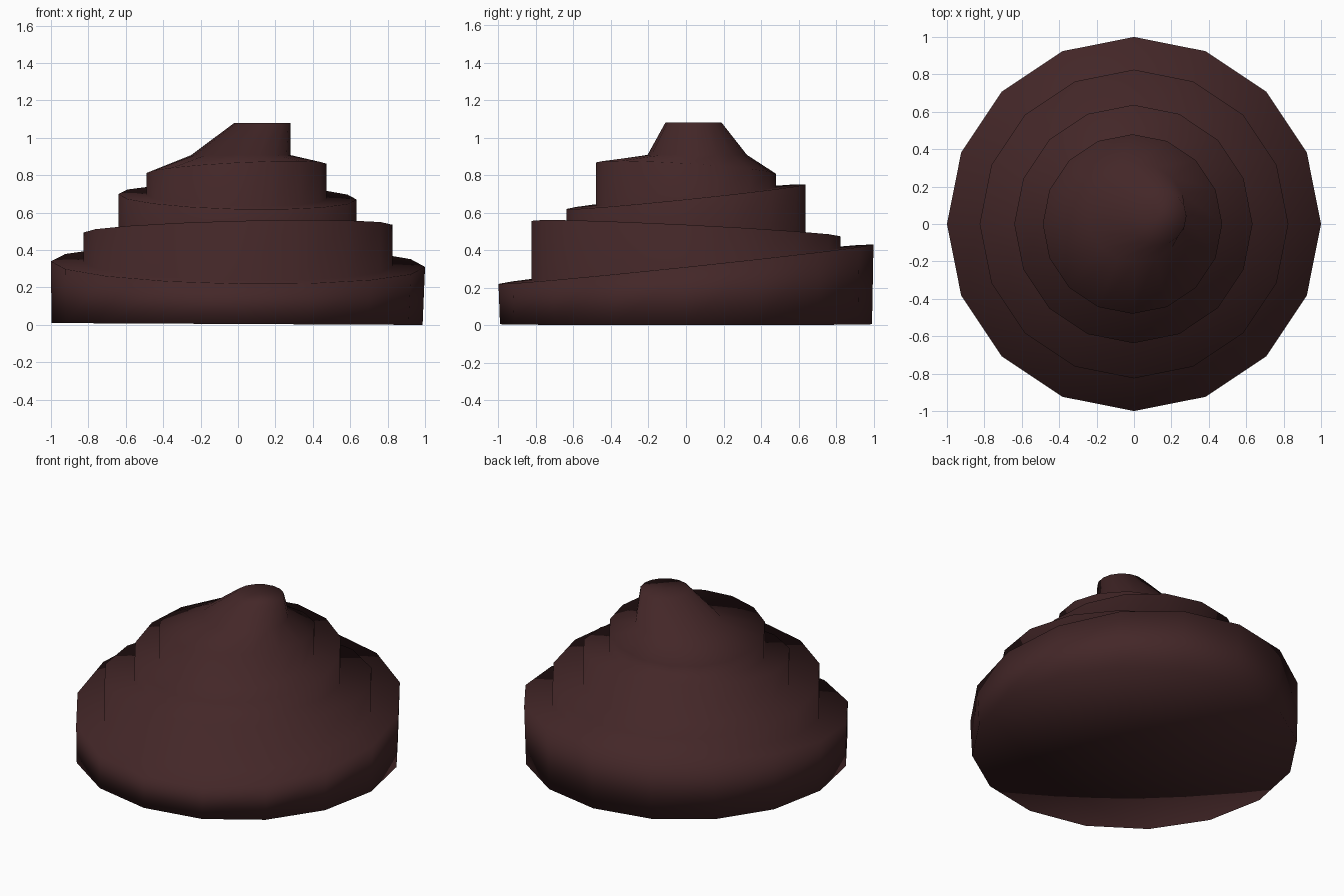
import bpy, bmesh, math

if "Cube" in bpy.data.objects:
    bpy.data.objects.remove(bpy.data.objects["Cube"])

SIDES = 16

# each ring: radius, centre x, centre y, height, slope along x, slope along y
BASE = (0.992, -0.005, 0.0, 0.005, -0.005, 0.0)
T1 = (0.325, -0.015, 0.105)
T2 = (0.515, 0.025, -0.05)
T3 = (0.685, -0.023, 0.103)
T4 = (0.838, 0.052, -0.063)
RINGS = [
    BASE,
    (1.0, 0, 0, *T1), (0.825, 0, 0, *T1),            # bottom coil and its ledge
    (0.825, 0, 0, *T2), (0.637, -0.003, 0, *T2),     # second coil
    (0.637, -0.003, 0, *T3), (0.48, -0.008, 0, *T3), # third coil
    (0.48, -0.008, 0, *T4),                          # top coil
    (0.265, 0.015, 0.06, 0.908, 0, 0),               # foot of the tip
    (0.15, 0.13, 0.04, 1.08, 0, 0),                  # leaning tip
]

brown = bpy.data.materials.new("dark_chocolate_brown")
brown.diffuse_color = (0.057, 0.020, 0.021, 1)
brown.use_nodes = True
brown.node_tree.nodes["Principled BSDF"].inputs["Base Color"].default_value = brown.diffuse_color

bm = bmesh.new()


def add_ring(r, cx, cy, h, sx, sy):
    verts = []
    for i in range(SIDES):
        a = math.tau * i / SIDES
        x, y = cx + r * math.cos(a), cy + r * math.sin(a)
        verts.append(bm.verts.new((x, y, h + sx * x + sy * y)))
    return verts


def add_cap(ring, centre):
    c = bm.verts.new(centre)
    for i in range(SIDES):
        bm.faces.new((ring[i], ring[(i + 1) % SIDES], c))


# stacked tilted coils skinned together
rings = [add_ring(*r) for r in RINGS]
for low, high in zip(rings, rings[1:]):
    for i in range(SIDES):
        j = (i + 1) % SIDES
        bm.faces.new((low[i], low[j], high[j], high[i]))
add_cap(rings[0], (0, 0, 0.005))
add_cap(rings[-1], (0.13, 0.04, 1.08))
bmesh.ops.recalc_face_normals(bm, faces=bm.faces[:])
for f in bm.faces:
    f.smooth = True

mesh = bpy.data.meshes.new("swirl")
bm.to_mesh(mesh)
bm.free()
mesh.materials.append(brown)
swirl = bpy.data.objects.new("swirl", mesh)
bpy.context.collection.objects.link(swirl)
